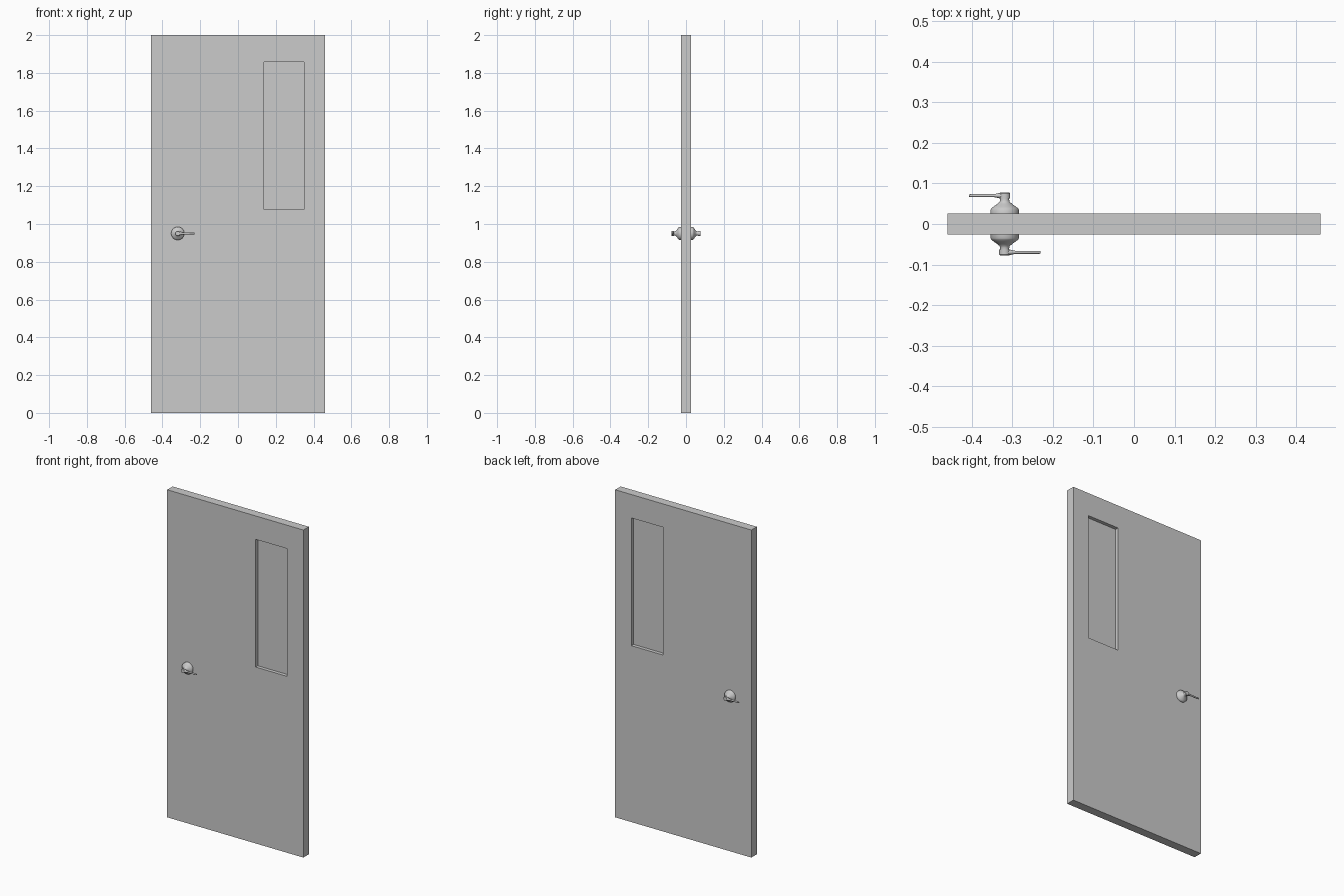
import bpy, bmesh
from math import cos, sin, pi
from mathutils import Matrix

if "Cube" in bpy.data.objects:
    bpy.data.objects.remove(bpy.data.objects["Cube"])

W, T, H = 0.92, 0.053, 2.0               # door width, thickness, height
WX0, WX1, WZ0, WZ1 = 0.137, 0.350, 1.077, 1.857   # window opening
HANDLE_X, HANDLE_Z = -0.319, 0.95


def box(name, x0, x1, y0, y1, z0, z1):
    bm = bmesh.new()
    m = Matrix.Translation(((x0 + x1) / 2, (y0 + y1) / 2, (z0 + z1) / 2)) \
        @ Matrix.Diagonal((x1 - x0, y1 - y0, z1 - z0, 1))
    bmesh.ops.create_cube(bm, size=1, matrix=m)
    return finish(name, bm)


def finish(name, bm, smooth=False):
    bmesh.ops.recalc_face_normals(bm, faces=bm.faces)
    me = bpy.data.meshes.new(name)
    bm.to_mesh(me)
    bm.free()
    ob = bpy.data.objects.new(name, me)
    bpy.context.collection.objects.link(ob)
    bpy.ops.object.select_all(action='DESELECT')
    ob.select_set(True)
    bpy.context.view_layer.objects.active = ob
    if smooth:
        bpy.ops.object.shade_smooth_by_angle(angle=0.6)
    return ob


def loft(name, rings, matrix):
    """Skin a list of closed rings and cap both ends."""
    bm = bmesh.new()
    loops = [[bm.verts.new(matrix @ Matrix.Translation(p).translation) for p in r] for r in rings]
    n = len(loops[0])
    for a, b in zip(loops, loops[1:]):
        for i in range(n):
            j = (i + 1) % n
            bm.faces.new((a[i], a[j], b[j], b[i]))
    bm.faces.new(loops[0])
    bm.faces.new(loops[-1])
    return finish(name, bm, True)


# Door slab with a window opening cut through it
door = box("door_slab", -W / 2, W / 2, -T / 2, T / 2, 0, H)
cutter = box("window_cutter", WX0, WX1, -0.1, 0.1, WZ0, WZ1)
cutter.hide_render = True
mod = door.modifiers.new("window_opening", 'BOOLEAN')
mod.operation, mod.solver, mod.object = 'DIFFERENCE', 'EXACT', cutter
bpy.context.view_layer.objects.active = door
bpy.ops.object.modifier_apply(modifier=mod.name)
bpy.data.objects.remove(cutter)

# Window pane set in the middle of the thickness
box("window_pane", WX0, WX1, -0.005, 0.005, WZ0, WZ1)

# Handle: (distance from door face, radius) from rose to hub
ROSE = [(-0.002, 0.035), (0.009, 0.035), (0.012, 0.033), (0.017, 0.027), (0.023, 0.018),
        (0.028, 0.0125), (0.032, 0.0112), (0.036, 0.011), (0.037, 0.0135),
        (0.049, 0.0135), (0.0515, 0.0115)]
# Lever: (distance along, half thickness, half height)
LEVER = [(0.0, 0.007, 0.010), (0.012, 0.007, 0.010), (0.019, 0.0052, 0.0075),
         (0.026, 0.0038, 0.0055), (0.086, 0.0035, 0.005), (0.088, 0.0027, 0.004)]


def circle(n):
    return [(cos(2 * pi * i / n), sin(2 * pi * i / n)) for i in range(n)]


# The back handle is the front one turned half a turn
for side, turn in (("front", 0), ("back", pi)):
    m = Matrix.Translation((HANDLE_X, 0, HANDLE_Z)) @ Matrix.Rotation(turn, 4, 'Z')
    loft(side + "_handle_rose",
         [[(r * c, -T / 2 - d, r * s) for c, s in circle(32)] for d, r in ROSE], m)
    loft(side + "_handle_lever",
         [[(x, -T / 2 - 0.0435 + hy * c, hz * s) for c, s in circle(16)]
          for x, hy, hz in LEVER], m)
